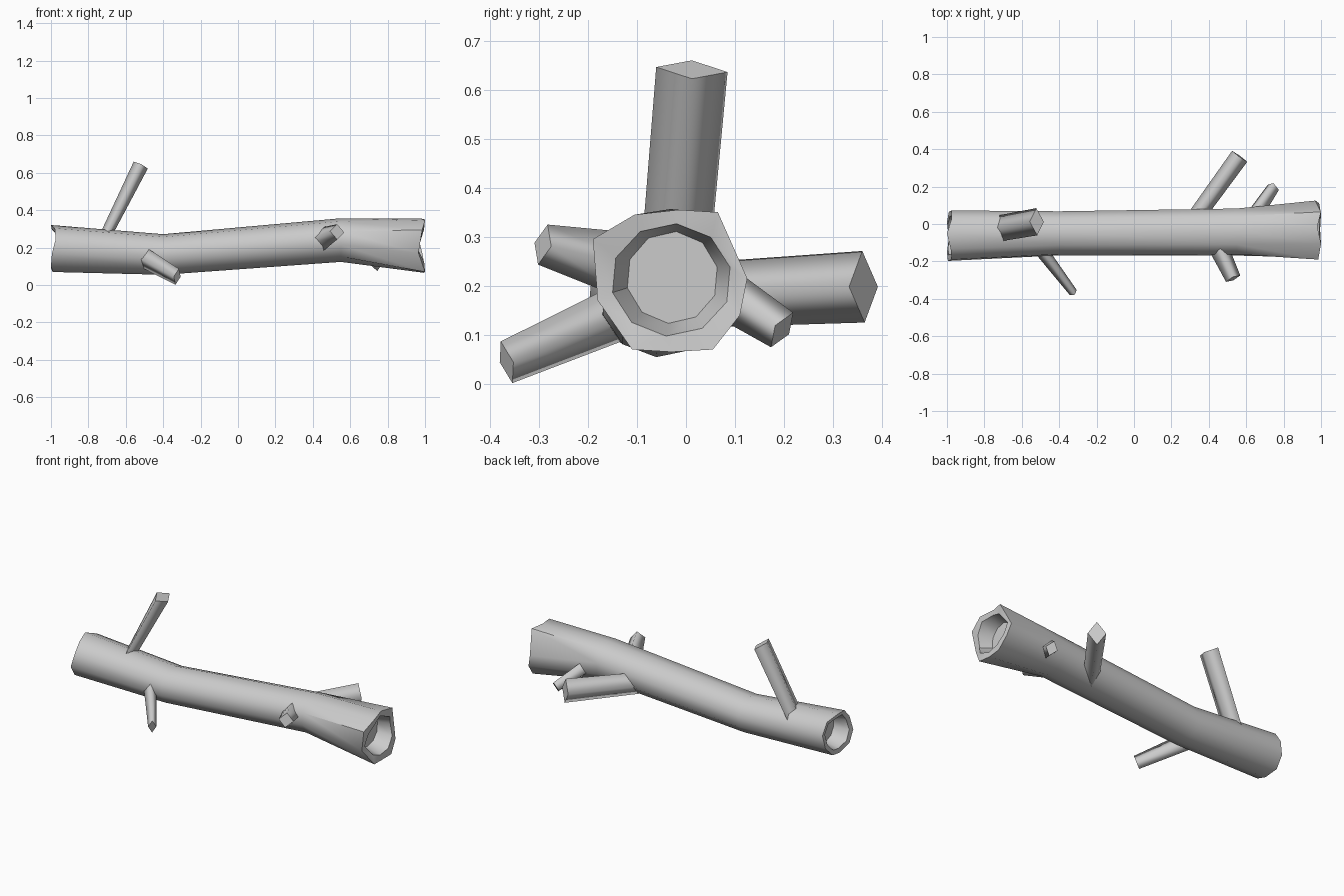
import bpy, math
from mathutils import Vector

if "Cube" in bpy.data.objects:
    bpy.data.objects.remove(bpy.data.objects["Cube"])

def make_object(name, verts, faces):
    me = bpy.data.meshes.new(name)
    me.from_pydata([tuple(v) for v in verts], [], faces)
    ob = bpy.data.objects.new(name, me)
    bpy.context.collection.objects.link(ob)
    return ob

def loft(name, rings):
    n = len(rings[0])
    verts = [v for r in rings for v in r]
    faces = [tuple(range(n))[::-1]]
    for i in range(len(rings) - 1):
        for j in range(n):
            k = (j + 1) % n
            faces.append((i*n + j, i*n + k, (i+1)*n + k, (i+1)*n + j))
    faces.append(tuple(range((len(rings)-1)*n, len(rings)*n)))
    return make_object(name, verts, faces)

# Trunk cross-sections in the y-z plane
N = 10
BROKEN = [(.125, .215), (.065, .35), (-.015, .355), (-.105, .345), (-.19, .295),
          (-.18, .17), (-.11, .07), (-.03, .065), (.055, .07), (.11, .14)]
JAG_R = [.03, .0, .02, .0, .015, .035, .0, .005, .0, .01]
JAG_L = [.025, .025, .0, .02, .025, .005, .0, .01, .0, .01]

def ring(x, cy, cz, ry, rz, jag=None, side=1):
    out = []
    for i in range(N):
        a = math.radians(13 + 36 * i)
        d = jag[i] if jag else 0
        out.append((x - side * d, cy + ry * math.cos(a), cz + rz * math.sin(a)))
    return out

def scaled(jag, f):
    return [f * j for j in jag]

# Trunk with ragged rims and a hollow at both ends
right_rim = [(1 - JAG_R[i], y, z) for i, (y, z) in enumerate(BROKEN)]
trunk = loft("trunk", [
    ring(-.90, -.06, .197, .085, .082),
    ring(-.995, -.06, .197, .108, .10, scaled(JAG_L, .9), -1),
    ring(-1, -.0625, .195, .1385, .126, JAG_L, -1),
    ring(-.4, -.05, .163, .121, .109),
    ring(.55, -.043, .24, .129, .117),
    right_rim,
    ring(.995, -.03, .212, .123, .115, scaled(JAG_R, .9)),
    ring(.90, -.028, .217, .094, .094),
])
bpy.context.view_layer.objects.active = trunk
trunk.select_set(True)
bpy.ops.object.shade_smooth_by_angle(angle=math.radians(42))
trunk.select_set(False)

# Broken branch stubs: tapered diamond-section bars, smooth sides and flat caps
def branch(name, base, tip, wide, base_half, tip_half):
    base, tip = Vector(base), Vector(tip)
    axis = (tip - base).normalized()
    w = Vector(wide)
    w = (w - axis * w.dot(axis)).normalized()
    s = axis.cross(w)
    rings = []
    for c, (a, b) in ((base, base_half), (tip, tip_half)):
        rings.append([c + w*a, c + s*b, c - w*a, c - s*b])
    ob = loft(name, rings)
    for p in ob.data.polygons:
        p.use_smooth = 0 < p.index < len(ob.data.polygons) - 1

branch("upper_branch", (-.725, -.024, .23), (-.52, .012, .641),
       (0, 1, 0), (.07, .03), (.073, .042))
branch("front_left_branch", (-.535, -.09, .165), (-.325, -.366, .044),
       (.15, -.2, .9), (.06, .038), (.045, .023))
branch("back_branch", (.31, .01, .18), (.565, .362, .198),
       (0, 0, 1), (.066, .045), (.073, .05))
branch("front_right_stub", (.435, -.09, .235), (.53, -.292, .284),
       (.1, 0, 1), (.072, .055), (.042, .042))
branch("back_right_stub", (.62, .01, .23), (.745, .196, .11),
       (0, .5, .8), (.056, .045), (.042, .034))
